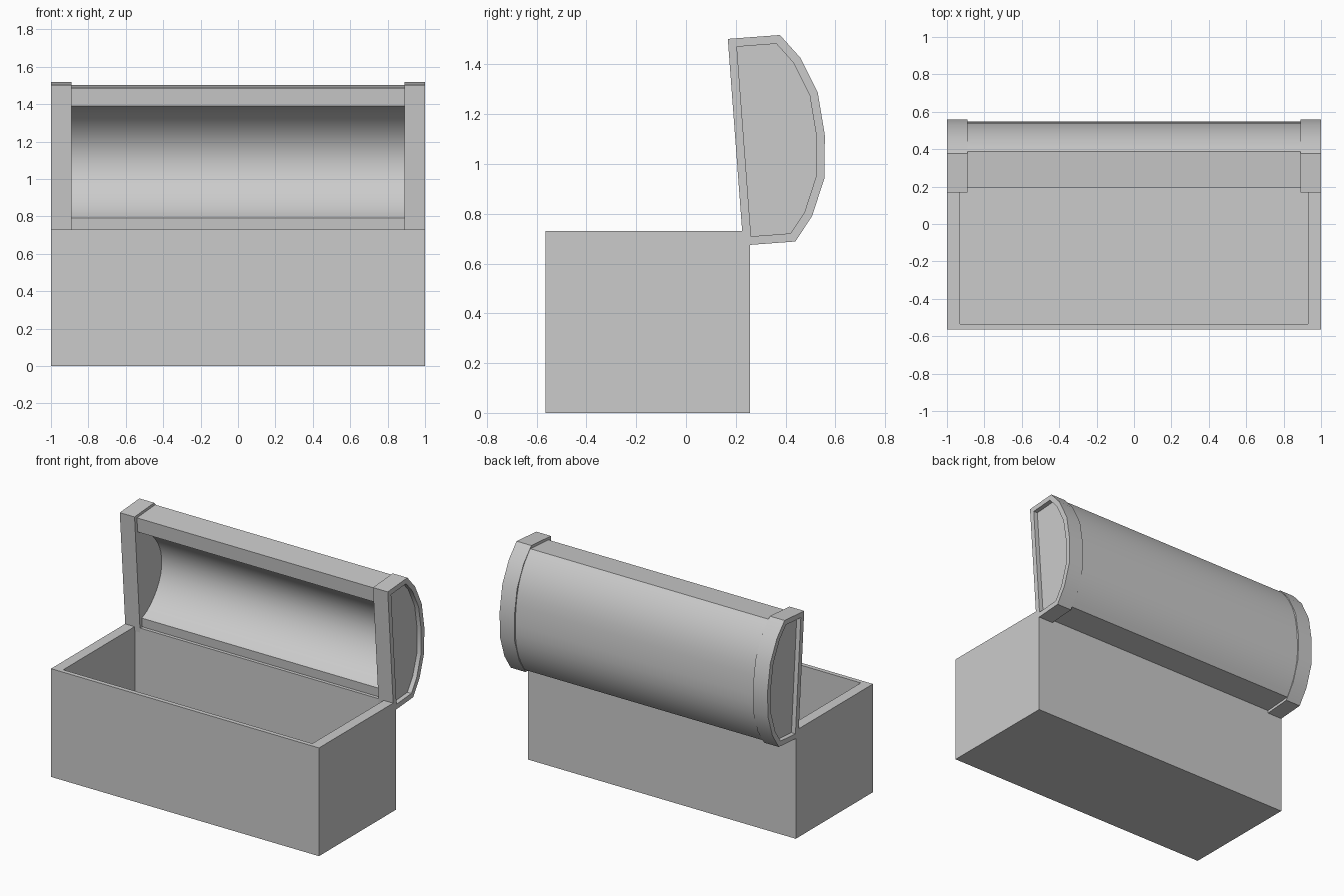
import bpy, bmesh, math

if "Cube" in bpy.data.objects:
    bpy.data.objects.remove(bpy.data.objects["Cube"])

TILT = math.atan2(0.062, 0.83)   # lid leans slightly forward of upright
HINGE = (0.23, 0.673)            # lower front corner of the lid (y, z)


def arc(u0, u1, v0, rise, power, n, shape=1.0):
    """Bulged curve from u0 to u1: u runs along the lid opening, v is depth."""
    mid, half = (u0 + u1) / 2, (u1 - u0) / 2
    pts = []
    for i in range(n + 1):
        t = -math.cos(math.pi * i / n) * 0.5 + (2 * i / n - 1) * 0.5
        pts.append((mid + t * half, v0 + rise * max(0, 1 - abs(t) ** power) ** shape))
    return pts


def to_world(x, u, v):
    c, s = math.cos(TILT), math.sin(TILT)
    return (x, HINGE[0] - u * s + v * c, HINGE[1] + u * c + v * s)


def finish(bm, name, smooth=True):
    bmesh.ops.recalc_face_normals(bm, faces=bm.faces)
    me = bpy.data.meshes.new(name)
    bm.to_mesh(me)
    bm.free()
    ob = bpy.data.objects.new(name, me)
    bpy.context.collection.objects.link(ob)
    if smooth:
        bpy.ops.object.select_all(action='DESELECT')
        ob.select_set(True)
        bpy.context.view_layer.objects.active = ob
        bpy.ops.object.shade_smooth_by_angle(angle=math.radians(30))
    return ob


def prism(profile, x0, x1, caps=True):
    """Extrude a (u, v) lid profile along x; returns bmesh and the x1 end face."""
    bm = bmesh.new()
    a = [bm.verts.new(to_world(x0, *p)) for p in profile]
    b = [bm.verts.new(to_world(x1, *p)) for p in profile]
    n = len(profile)
    for i in range(n):
        j = (i + 1) % n
        bm.faces.new((a[i], a[j], b[j], b[i]))
    end = None
    if caps:
        bm.faces.new(a[::-1])
        end = bm.faces.new(b)
    bmesh.ops.recalc_face_normals(bm, faces=bm.faces)
    return bm, end


def recess(bm, face, inset, move):
    """Inset a face and push the inner panel by a vector."""
    bmesh.ops.inset_region(bm, faces=[face], thickness=inset, use_even_offset=True)
    inner = bmesh.ops.extrude_discrete_faces(bm, faces=[face])["faces"][0]
    bmesh.ops.translate(bm, verts=inner.verts, vec=move)


# Open chest box with thick side walls
bm = bmesh.new()
bmesh.ops.create_cube(bm, size=1)
for v in bm.verts:
    v.co = (v.co.x * 2, -0.1535 + v.co.y * 0.823, 0.365 + v.co.z * 0.73)
top = max(bm.faces, key=lambda f: f.calc_center_median().z)
recess(bm, top, 0.03, (0, 0, -0.70))
for v in bm.verts:
    if abs(v.co.x) < 0.99:
        v.co.x = math.copysign(0.93, v.co.x)
finish(bm, "chest_box", smooth=False)

# Barrel lid shell between the end bands, with a hollowed underside
outer = arc(0.018, 0.814, 0.22, 0.127, 2.6, 16)
cavity = arc(0.116, 0.716, 0.025, 0.235, 2.0, 16, 0.75)
shell = [(0.018, 0.025)] + outer + [(0.814, 0.025)] + cavity[::-1]
bm, _ = prism(shell, -0.89, 0.89, caps=False)
finish(bm, "lid_shell")

# Lid end bands with recessed side panels
band = [(0, 0)] + arc(0, 0.832, 0.21, 0.15, 2.6, 6) + [(0.832, 0)]
for side, name in ((-1, "lid_end_left"), (1, "lid_end_right")):
    bm, end = prism(band, side * 0.89, side * 1.0)
    recess(bm, end, 0.034, (-side * 0.03, 0, 0))
    finish(bm, name)
